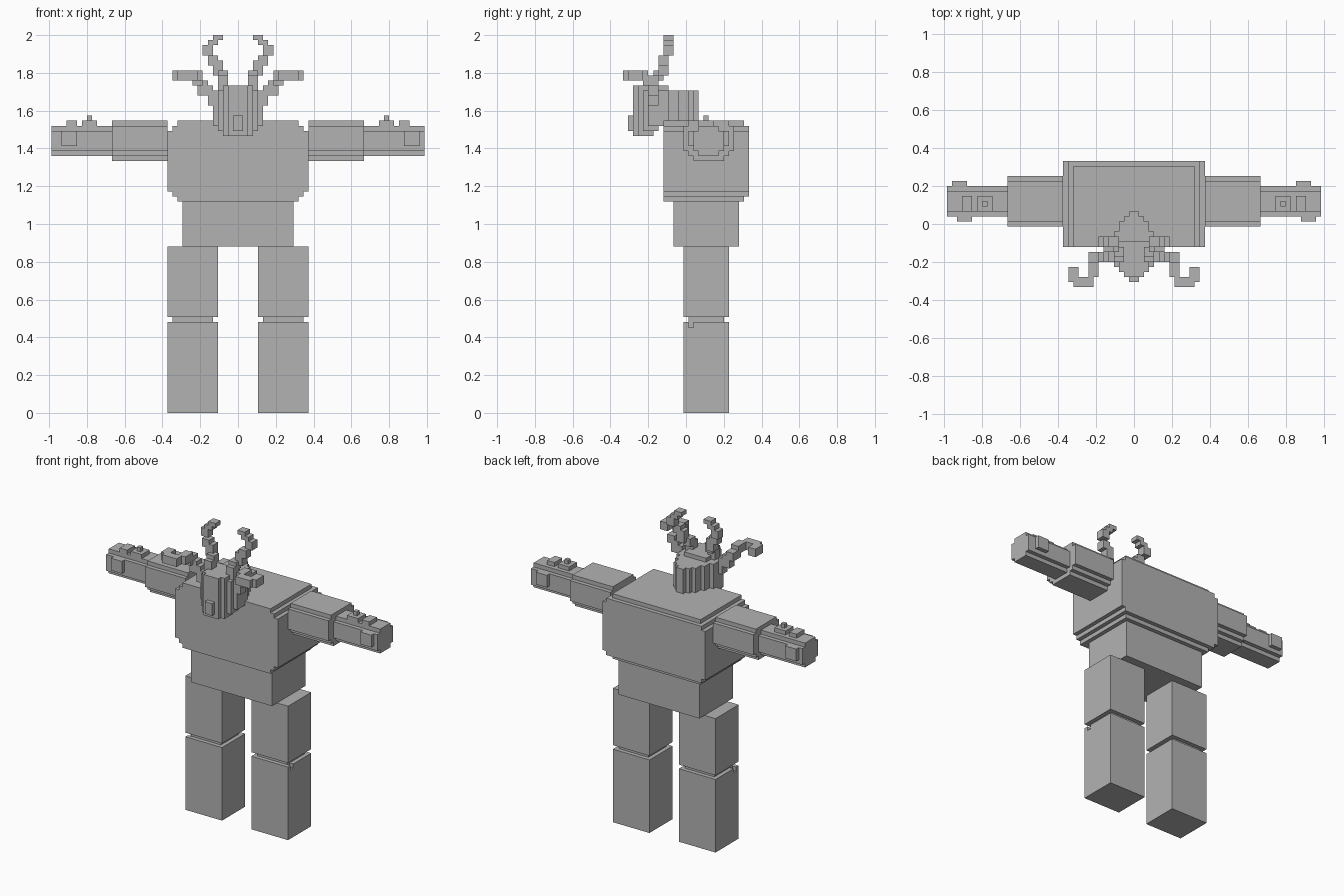
import bpy
import bmesh
from mathutils import Matrix, Vector

if "Cube" in bpy.data.objects:
    bpy.data.objects.remove(bpy.data.objects["Cube"], do_unlink=True)

V = 2 / 75          # size of one cubic cell
DEPTH_MID = 12.5    # cell index of the depth centre

grey = bpy.data.materials.new("stone_grey")
grey.use_nodes = True
colour = (0.45, 0.45, 0.45, 1)
grey.diffuse_color = colour
grey.node_tree.nodes["Principled BSDF"].inputs["Base Color"].default_value = colour


def part(name, boxes):
    """One object made of boxes (x0, x1, y0, y1, z0, z1) in cell units."""
    bm = bmesh.new()
    for x0, x1, y0, y1, z0, z1 in boxes:
        mid = Vector((x0 + x1, y0 + y1 - 2 * DEPTH_MID, z0 + z1)) * V / 2
        size = (abs(x1 - x0) * V, (y1 - y0) * V, (z1 - z0) * V, 1)
        bmesh.ops.create_cube(bm, size=1, matrix=Matrix.Translation(mid) @ Matrix.Diagonal(size))
    mesh = bpy.data.meshes.new(name)
    bm.to_mesh(mesh)
    bm.free()
    mesh.materials.append(grey)
    obj = bpy.data.objects.new(name, mesh)
    bpy.context.collection.objects.link(obj)


def pair(name, boxes):
    """The same boxes on the left and mirrored on the right."""
    part("left_" + name, boxes)
    part("right_" + name, [(-b[1], -b[0], *b[2:]) for b in boxes])


# Legs: the shin has a small nick at its outer top edge
pair("shin", [(4, 14, 12, 21, 0, 17), (4, 13, 12, 21, 17, 18),
              (13, 14, 12, 13, 17, 18), (13, 14, 14, 21, 17, 18)])
pair("knee", [(5, 13, 13, 20, 18, 19)])
pair("thigh", [(4, 14, 12, 21, 19, 33)])

# Body with stepped upper and lower edges
part("hips", [(-11, 11, 10, 23, 33, 42)])
part("torso", [(-14 + s, 14 - s, 8, 25 - max(0, s - 1), 44 - s, 56 + s) for s in range(3)])

# Arms with eight-sided stepped sections
pair("upper_arm", [(14, 25, 12, 22, 52, 57), (14, 25, 13, 21, 51, 58), (14, 25, 14, 20, 50, 52)])
pair("forearm", [(25, 37, 14, 20, 52, 56), (25, 37, 15, 19, 51, 57)])
pair("knuckles", [(32, 34, 15, 18, 57, 58), (28, 31, 15, 18, 57, 58), (29, 30, 16, 17, 58, 59)])
part("left_hand_studs", [(32, 35, 20, 21, 53, 56), (33, 36, 13, 14, 53, 56)])
part("right_hand_studs", [(-36, -33, 20, 21, 53, 56), (-35, -32, 13, 14, 53, 56)])

# Head: a diamond plan built from upright slices, front to back
half_widths = [1, 2, 3, 4, 5, 5, 5, 5, 4, 4, 3, 3, 2, 1]
slices = []
for y, w in enumerate(half_widths, start=1):
    if y == 1:
        slices.append((-w, w, y, y + 1, 56, 59))
        continue
    low = 55 + max(0, min(3, y - 5))
    for inset, z in ((2, 55), (1, 56), (0, 57)):
        if z >= low or inset == 0:
            half = min(w, 5 - inset)
            slices.append((-half, half, y, y + 1, max(z, low), 64))
    if y < 9:
        crown = min(w, 3)
        slices.append((-crown, crown, y, y + 1, 64, 65))
part("head", slices)

# Tall rear antlers and curled side antlers
pair("tall_antler", [(2, 4, 5, 7, 63, 67), (2, 4, 6, 8, 66, 68), (3, 5, 7, 9, 67, 70),
                     (4, 6, 7, 9, 69, 71), (5, 7, 8, 10, 71, 73), (4, 6, 8, 10, 73, 74),
                     (3, 5, 8, 10, 74, 75)])
pair("side_antler", [(4, 6, 5, 7, 61, 63), (5, 8, 5, 7, 63, 65), (6, 9, 5, 7, 65, 66),
                     (7, 9, 4, 7, 65, 67), (7, 9, 2, 5, 66, 68), (8, 12, 0, 2, 66, 68),
                     (11, 13, 1, 4, 66, 68)])
